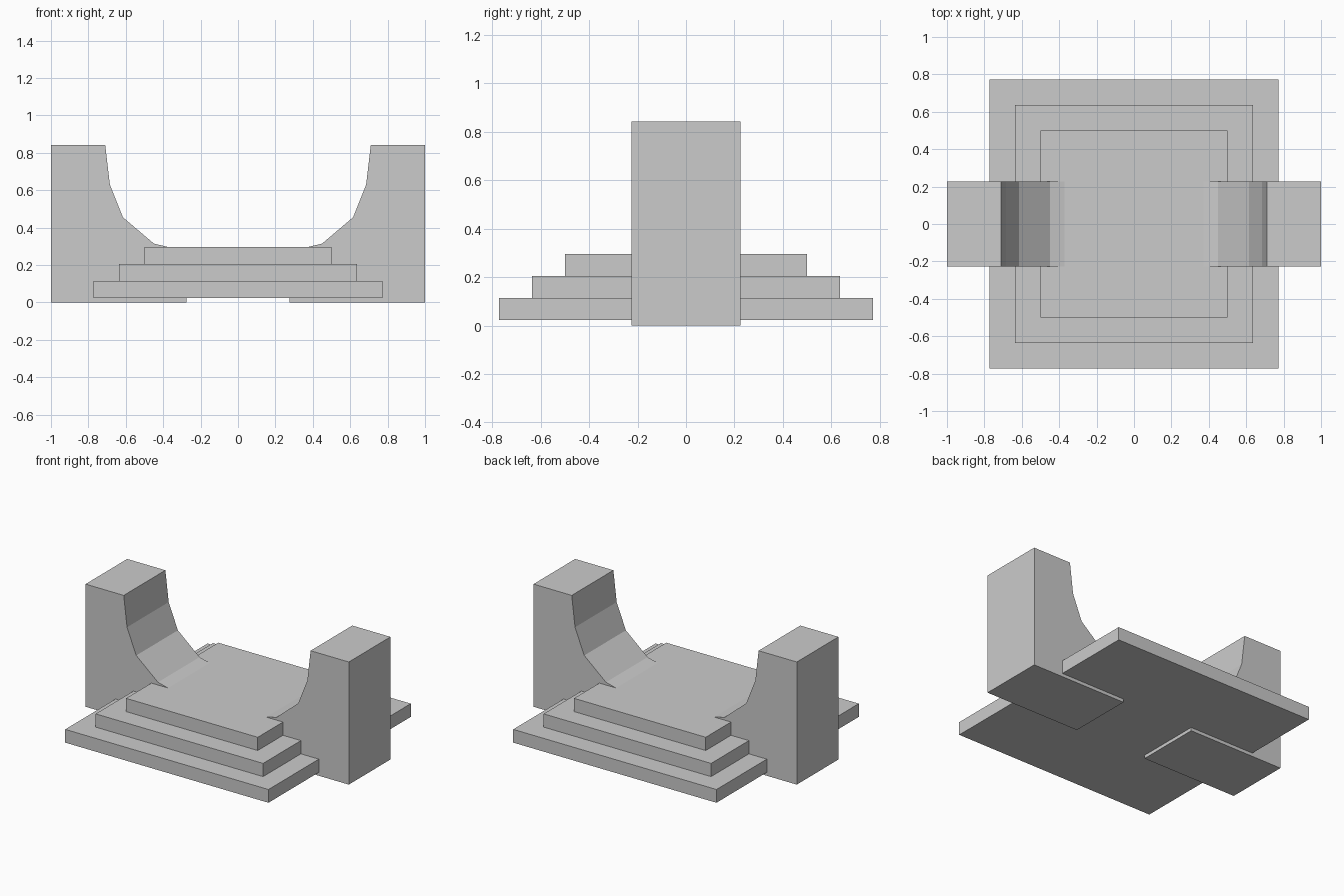
import bpy
import bmesh

if "Cube" in bpy.data.objects:
    bpy.data.objects.remove(bpy.data.objects["Cube"])


def mesh_object(name, bm):
    bmesh.ops.recalc_face_normals(bm, faces=bm.faces)
    mesh = bpy.data.meshes.new(name)
    bm.to_mesh(mesh)
    bm.free()
    obj = bpy.data.objects.new(name, mesh)
    bpy.context.collection.objects.link(obj)
    return obj


def slab(name, half, z0, z1):
    bm = bmesh.new()
    bmesh.ops.create_cube(bm, size=1)
    bmesh.ops.scale(bm, vec=(2 * half, 2 * half, z1 - z0), verts=bm.verts)
    bmesh.ops.translate(bm, vec=(0, 0, (z0 + z1) / 2), verts=bm.verts)
    return mesh_object(name, bm)


def extruded_profile(name, points, half_depth):
    bm = bmesh.new()
    face = bm.faces.new([bm.verts.new((x, -half_depth, z)) for x, z in points])
    result = bmesh.ops.extrude_face_region(bm, geom=[face], use_keep_orig=True)
    moved = [v for v in result["geom"] if isinstance(v, bmesh.types.BMVert)]
    bmesh.ops.translate(bm, vec=(0, 2 * half_depth, 0), verts=moved)
    return mesh_object(name, bm)


# Stepped square platform, raised slightly off the ground
levels = [0.023, 0.114, 0.205, 0.296]
halves = [0.772, 0.636, 0.5]
for i, half in enumerate(halves):
    slab(f"step_{i + 1}", half, levels[i], levels[i + 1])

# Side piers with a faceted concave inner face running into the top step
pier_profile = [(1.0, 0.0), (1.0, 0.842), (0.71, 0.842), (0.685, 0.63),
                (0.615, 0.455), (0.45, 0.315), (0.275, 0.272), (0.275, 0.0)]
for side, sign in (("right", 1), ("left", -1)):
    extruded_profile(f"{side}_pier", [(sign * x, z) for x, z in pier_profile], 0.226)
